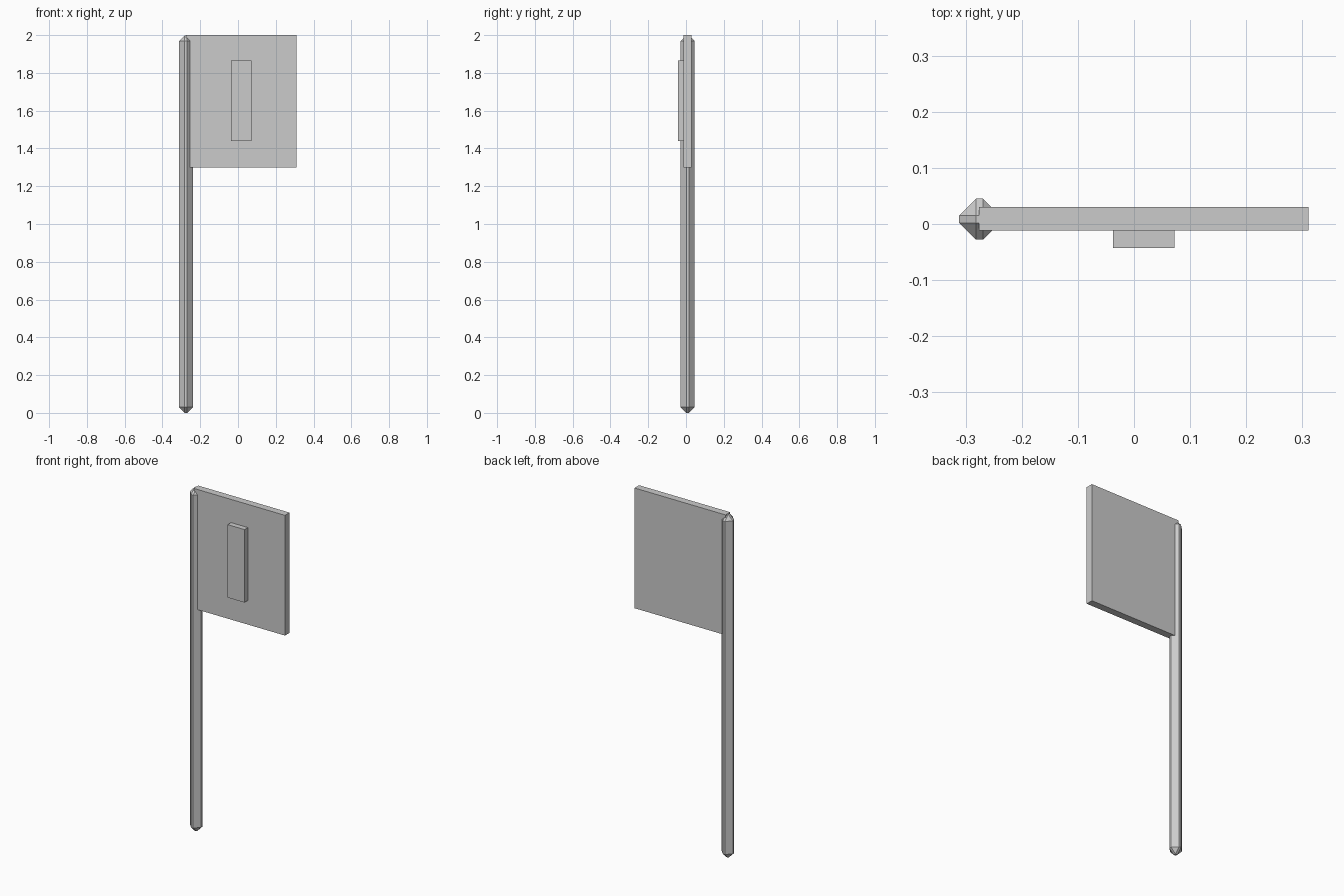
import bpy
import bmesh
from mathutils import Vector

if "Cube" in bpy.data.objects:
    bpy.data.objects.remove(bpy.data.objects["Cube"])


def box(name, lo, hi, bevel=0.0):
    """Axis-aligned box between two corners, optionally chamfered on all edges."""
    lo, hi = Vector(lo), Vector(hi)
    size, mid = hi - lo, (lo + hi) / 2
    bm = bmesh.new()
    bmesh.ops.create_cube(bm, size=1)
    bmesh.ops.scale(bm, vec=size, verts=bm.verts)
    if bevel:
        bmesh.ops.bevel(bm, geom=bm.edges[:], offset=bevel, segments=1,
                        profile=0.5, affect='EDGES')
    mesh = bpy.data.meshes.new(name)
    bm.to_mesh(mesh)
    bm.free()
    obj = bpy.data.objects.new(name, mesh)
    obj.location = mid
    bpy.context.collection.objects.link(obj)
    return obj


# Upright pole, heavily chamfered so both ends taper
box("pole", (-0.312, -0.028, 0.0), (-0.239, 0.045, 1.999), bevel=0.030)

# Flat sign board, set into the pole's centre line
box("sign_board", (-0.276, -0.012, 1.30), (0.311, 0.030, 2.0))

# Raised upright bar on the front of the board
box("raised_bar", (-0.037, -0.043, 1.44), (0.072, -0.012, 1.865))
